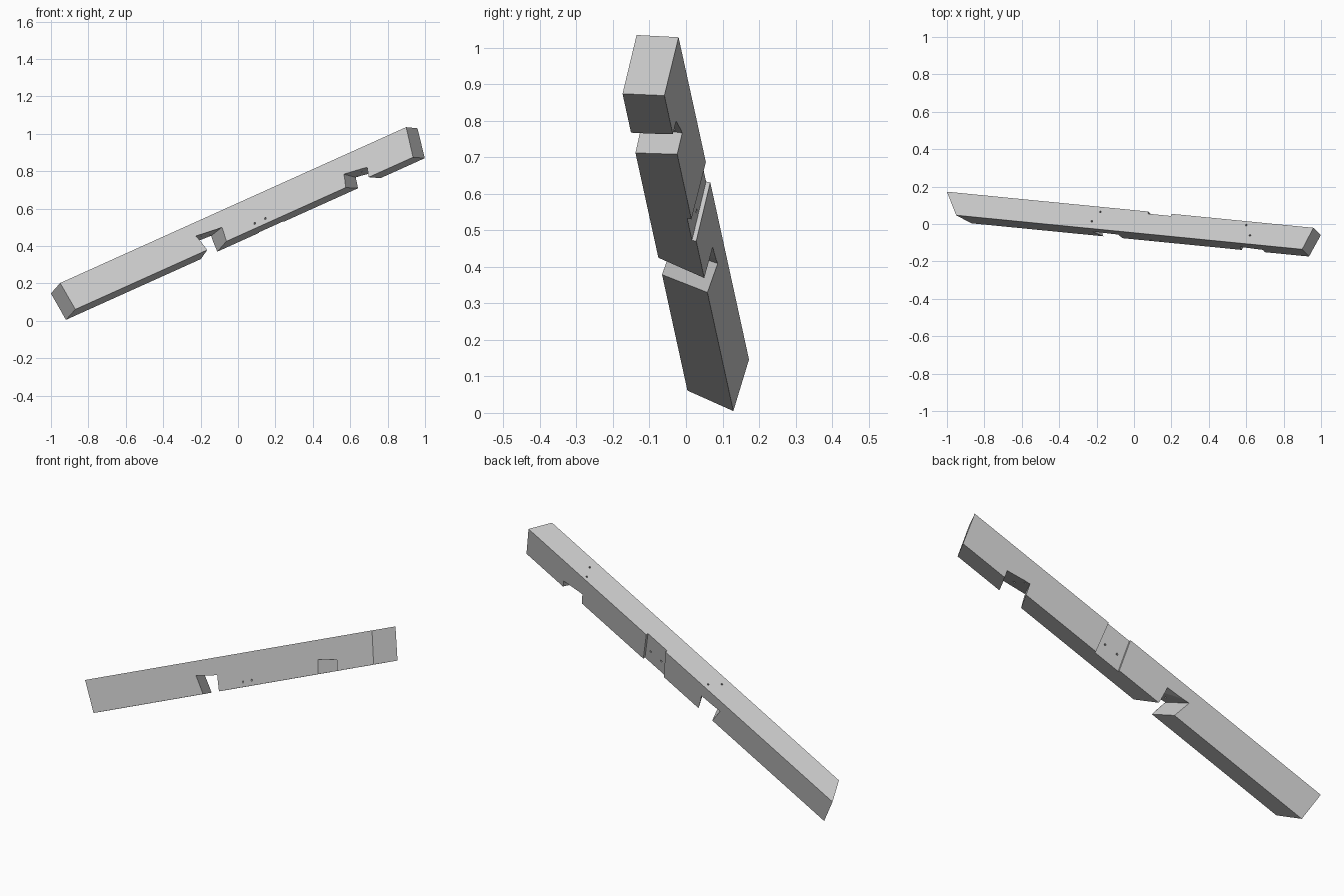
import bpy, bmesh
from mathutils import Matrix, Vector

if "Cube" in bpy.data.objects:
    bpy.data.objects.remove(bpy.data.objects["Cube"])

# Beam frame: length, depth (towards back) and height directions
length = Vector((0.908, -0.0894, 0.409)).normalized()
depth = Vector((0.18, 0.967, -0.191))
depth = (depth - depth.dot(length) * length).normalized()
height = length.cross(depth)
frame = Matrix((length, depth, height)).transposed()

FRONT, BACK, BOTTOM, TOP = -0.165, -0.042, 0.384, 0.551

grey = bpy.data.materials.new("timber grey")
grey.use_nodes = True
grey.diffuse_color = (0.6, 0.6, 0.6, 1)
grey.node_tree.nodes["Principled BSDF"].inputs["Base Color"].default_value = (0.6, 0.6, 0.6, 1)


def make_object(name, bm):
    bmesh.ops.recalc_face_normals(bm, faces=bm.faces)
    mesh = bpy.data.meshes.new(name)
    bm.to_mesh(mesh)
    bm.free()
    mesh.materials.append(grey)
    obj = bpy.data.objects.new(name, mesh)
    bpy.context.collection.objects.link(obj)
    return obj


def prism(name, start, end):
    """Loft between two four-cornered sections given in the beam frame."""
    bm = bmesh.new()
    a, b = ([bm.verts.new(frame @ Vector(p)) for p in ring] for ring in (start, end))
    bm.faces.new(a)
    bm.faces.new(b[::-1])
    for i in range(4):
        j = (i + 1) % 4
        bm.faces.new((a[i], b[i], b[j], a[j]))
    return make_object(name, bm)


def section(along, front=FRONT, back=BACK, low=BOTTOM, high=TOP):
    """Corners: front low, back low, back high, front high."""
    corners = ((front, low), (back, low), (back, high), (front, high))
    return [(s, *c) for s, c in zip(along, corners)]


def notch(name, front, back):
    """Underside notch from front and back outlines, stretched past the faces."""
    f = [Vector((s, FRONT, r)) for s, r in front]
    b = [Vector((s, BACK, r)) for s, r in back]
    for ring in (f, b):
        for low, high in ((0, 3), (1, 2)):
            ring[low] += (ring[low] - ring[high]) * 0.5
    outer = [p + (p - q) * 0.5 for p, q in zip(f, b)]
    inner = [q + (q - p) * 0.5 for p, q in zip(f, b)]
    return prism(name, outer, inner)


def drill(name, start, end):
    a, b = frame @ Vector(start), frame @ Vector(end)
    axis = b - a
    bm = bmesh.new()
    bmesh.ops.create_cone(
        bm, cap_ends=True, segments=10, radius1=0.005, radius2=0.005, depth=axis.length * 1.3,
        matrix=Matrix.Translation((a + b) / 2) @ axis.to_track_quat("Z", "Y").to_matrix().to_4x4())
    return make_object(name, bm)


# Timber with mitred ends
beam = prism("notched_beam",
             section((-0.765, -0.845, -0.864, -0.785)),
             section((1.223, 1.268, 1.294, 1.252)))

# Two skewed notches in the underside
cutters = [
    notch("lower_notch",
          ((0.011, BOTTOM), (0.127, BOTTOM), (0.132, 0.465), (-0.015, 0.48)),
          ((-0.052, BOTTOM), (0.047, BOTTOM), (0.049, 0.478), (-0.082, 0.487))),
    notch("upper_notch",
          ((0.826, BOTTOM), (0.964, BOTTOM), (0.975, 0.437), (0.845, 0.456)),
          ((0.873, BOTTOM), (1.011, BOTTOM), (1.015, 0.422), (0.886, 0.444))),
]

# Shallow housing across the back
cutters.append(prism("back_housing",
                     section((0.284, 0.284, 0.331, 0.331), BACK - 0.012, BACK + 0.05, 0.334, 0.601),
                     section((0.433, 0.433, 0.464, 0.464), BACK - 0.012, BACK + 0.05, 0.334, 0.601)))

# Peg holes: top face into the notches, front face into the housing
for s, t in ((0.045, -0.069), (0.006, -0.125), (0.902, -0.063), (0.935, -0.117)):
    cutters.append(drill("top_peg_hole", (s, t, TOP), (s, t, 0.44)))
for s0, s1 in ((0.302, 0.345), (0.364, 0.42)):
    cutters.append(drill("front_peg_hole", (s0, FRONT, 0.41), (s1, BACK, 0.457)))

# Cut everything out of the timber
bpy.context.view_layer.objects.active = beam
for cutter in cutters:
    cutter.hide_render = True
    cut = beam.modifiers.new(cutter.name, "BOOLEAN")
    cut.operation = "DIFFERENCE"
    cut.solver = "EXACT"
    cut.object = cutter
    bpy.ops.object.modifier_apply(modifier=cut.name)
    bpy.data.objects.remove(cutter)
